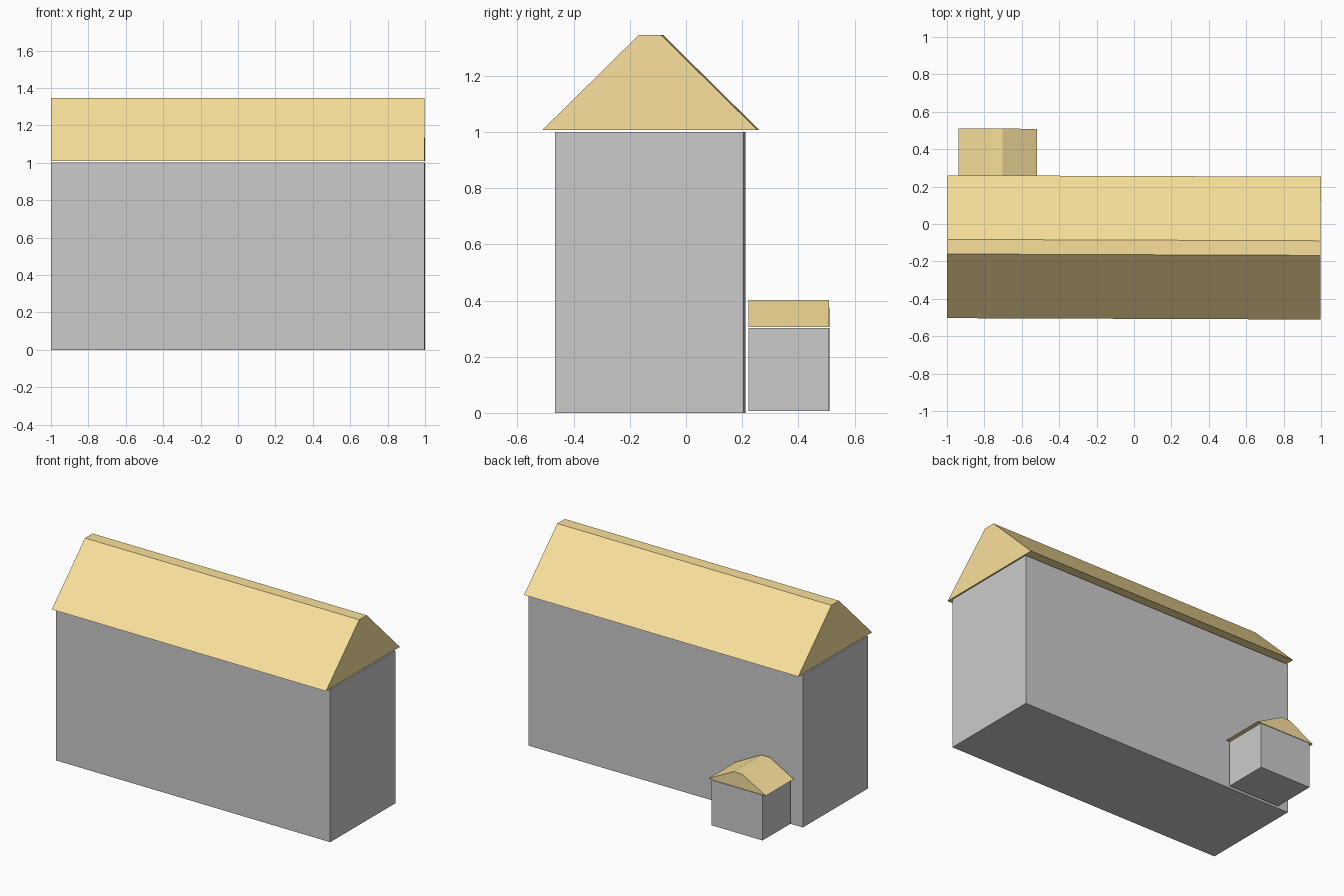
import bpy, bmesh, math
from mathutils import Matrix

if "Cube" in bpy.data.objects:
    bpy.data.objects.remove(bpy.data.objects["Cube"])

TURN = Matrix.Rotation(-0.0037, 4, 'Z')  # the whole model sits very slightly turned

thatch = bpy.data.materials.new("roof_tan")
thatch.diffuse_color = (0.95, 0.75, 0.33, 1)
thatch.use_nodes = True
thatch.node_tree.nodes["Principled BSDF"].inputs["Base Color"].default_value = thatch.diffuse_color


def extrude_profile(name, profile, start, end, axis, material=None):
    """Extrude an (across, z) profile along the x or y axis."""
    bm = bmesh.new()
    place = (lambda a, z: (start, a, z)) if axis == 'X' else (lambda a, z: (a, start, z))
    face = bm.faces.new([bm.verts.new(place(a, z)) for a, z in profile])
    new = bmesh.ops.extrude_face_region(bm, geom=[face], use_keep_orig=True)["geom"]
    step = (end - start, 0, 0) if axis == 'X' else (0, end - start, 0)
    bmesh.ops.translate(bm, vec=step, verts=[g for g in new if isinstance(g, bmesh.types.BMVert)])
    bmesh.ops.recalc_face_normals(bm, faces=bm.faces)
    bm.transform(TURN)
    mesh = bpy.data.meshes.new(name)
    bm.to_mesh(mesh)
    bm.free()
    if material:
        mesh.materials.append(material)
    obj = bpy.data.objects.new(name, mesh)
    bpy.context.collection.objects.link(obj)
    return obj


def box(a0, a1, z0, z1):
    return [(a0, z0), (a1, z0), (a1, z1), (a0, z1)]


def gable(a0, a1, r0, r1, z0, z1):
    return [(a0, z0), (a1, z0), (r1, z1), (r0, z1)]


# Main hall: walls and flat-ridged gable roof along x
extrude_profile("hall_walls", box(-0.4625, 0.2085, 0, 1.0), -0.998, 0.998, 'X')
extrude_profile("hall_roof", gable(-0.507, 0.2565, -0.164, -0.086, 1.008, 1.346),
                -0.998, 0.998, 'X', thatch)

# Small porch behind: walls and roof along y
extrude_profile("porch_walls", box(-0.915, -0.545, 0.006, 0.303), 0.22, 0.507, 'Y')
extrude_profile("porch_roof", gable(-0.94, -0.52, -0.765, -0.705, 0.306, 0.402),
                0.22, 0.507, 'Y', thatch)
